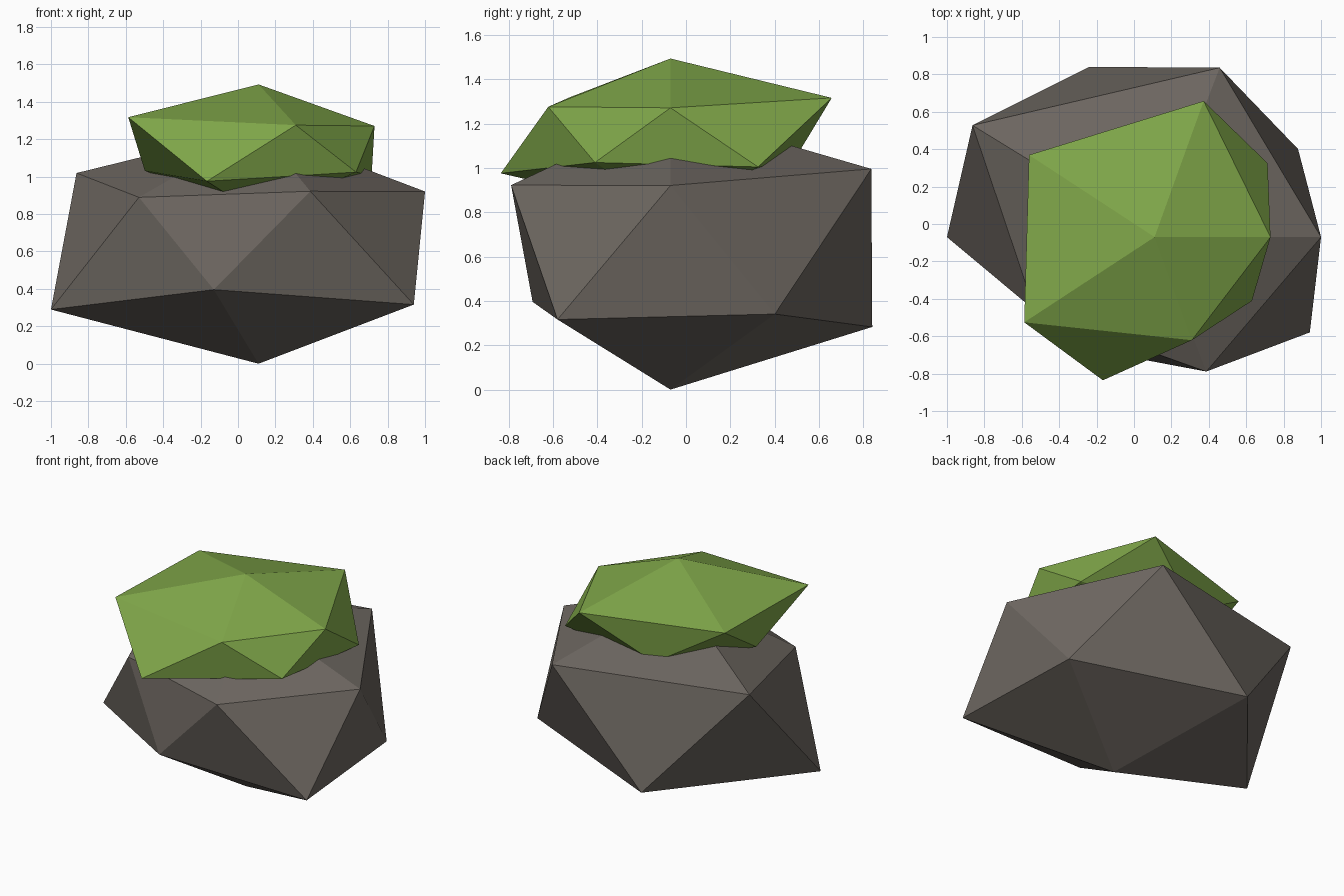
import bpy, bmesh
from mathutils import Vector

if "Cube" in bpy.data.objects:
    bpy.data.objects.remove(bpy.data.objects["Cube"])


def material(name, color):
    m = bpy.data.materials.new(name)
    m.diffuse_color = (*color, 1.0)
    m.use_nodes = True
    m.node_tree.nodes["Principled BSDF"].inputs["Base Color"].default_value = m.diffuse_color
    return m


def boulder(name, centre, scale, radii, mat):
    """Icosphere whose 12 corners are pushed along their own directions.
    Radii order: bottom, five lower corners, five upper corners, top."""
    bm = bmesh.new()
    bmesh.ops.create_icosphere(bm, subdivisions=1, radius=1.0)
    bm.verts.ensure_lookup_table()
    for v, r in zip(bm.verts, radii):
        d = v.co.normalized() * r
        v.co = Vector(c + s * k for c, s, k in zip(centre, scale, d))
    bmesh.ops.recalc_face_normals(bm, faces=bm.faces)
    me = bpy.data.meshes.new(name)
    bm.to_mesh(me)
    bm.free()
    me.materials.append(mat)
    ob = bpy.data.objects.new(name, me)
    bpy.context.collection.objects.link(ob)
    return ob


stone = material("stone_grey", (0.155, 0.137, 0.120))
moss = material("moss_green", (0.215, 0.385, 0.067))

# Rock body
boulder("rock", (0.11, -0.07, 0.64), (1.0, 0.845, 0.631),
        [1.014, 1.147, 0.865, 1.241, 1.266, 1.06,
         1.00, 0.884, 1.345, 1.26, 0.995, 0.98], stone)

# Moss cap sunk into the top of the rock
boulder("moss_cap", (0.11, -0.07, 1.15), (1.0, 0.9, 0.39),
        [0.90, 0.72, 1.00, 0.68, 0.72, 0.835,
         0.72, 0.963, 0.928, 0.95, 0.693, 0.88], moss)
